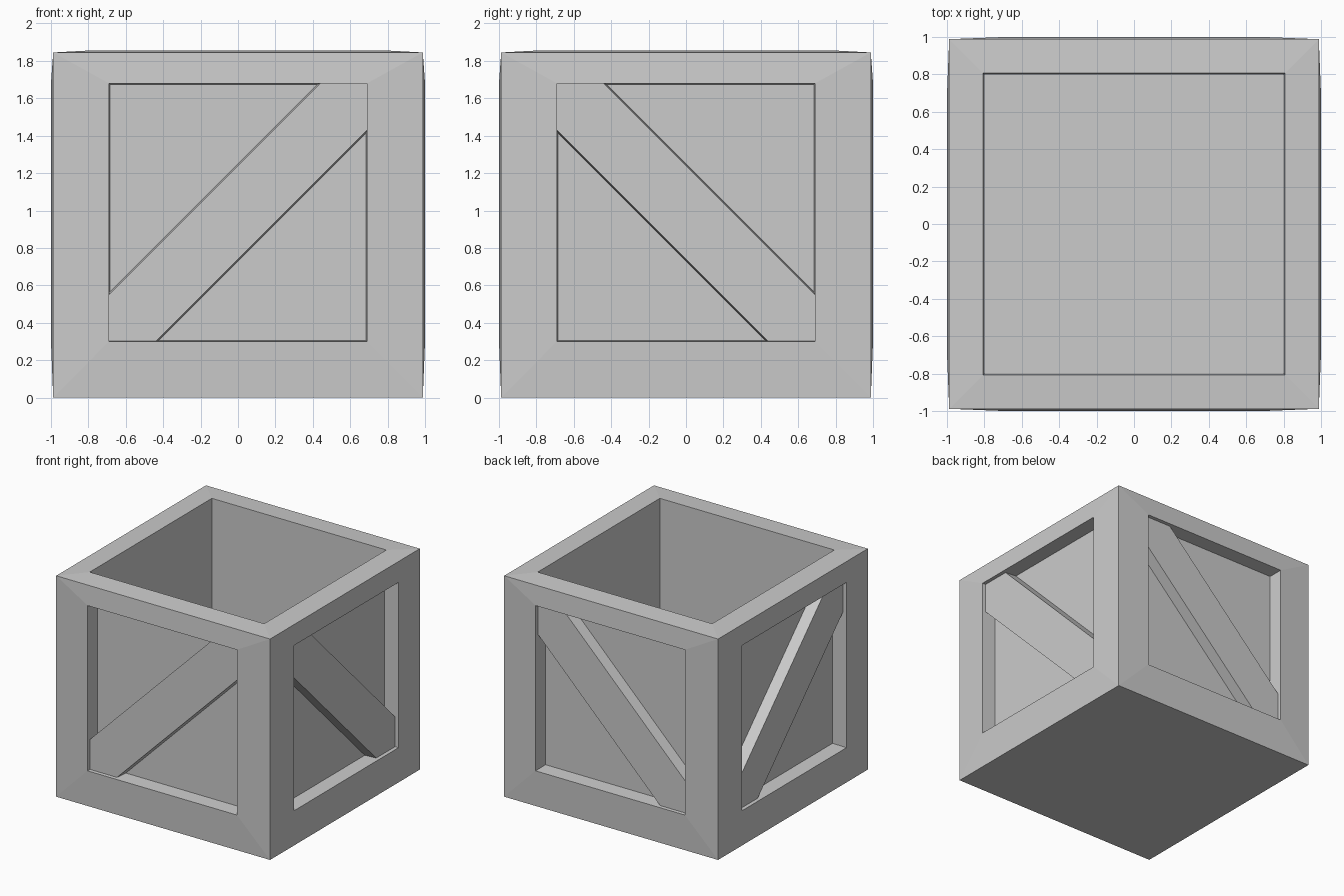
import bpy, bmesh

if "Cube" in bpy.data.objects:
    bpy.data.objects.remove(bpy.data.objects["Cube"])

# map (u across, z up, d outward) onto each side of the crate
SIDES = {
    "front": lambda u, z, d: (u, -d, z),
    "back": lambda u, z, d: (u, d, z),
    "right": lambda u, z, d: (d, -u, z),
    "left": lambda u, z, d: (-d, -u, z),
}


def finish(bm, name):
    bmesh.ops.remove_doubles(bm, verts=bm.verts[:], dist=0.0005)
    bmesh.ops.recalc_face_normals(bm, faces=bm.faces[:])
    me = bpy.data.meshes.new(name)
    bm.to_mesh(me)
    bm.free()
    ob = bpy.data.objects.new(name, me)
    bpy.context.collection.objects.link(ob)
    return ob


def skin(bm, loops):
    """Join successive point loops with quads and fill the last one."""
    rings = [[bm.verts.new(p) for p in loop] for loop in loops]
    for a, b in zip(rings, rings[1:]):
        n = len(a)
        for i in range(n):
            j = (i + 1) % n
            bm.faces.new((a[i], a[j], b[j], b[i]))
    bm.faces.new(rings[-1])
    return rings


def rect(w, z0, z1, d, side):
    return [side(u, z, d) for u, z in ((-w, z0), (w, z0), (w, z1), (-w, z1))]


def square(w, z):
    return [(-w, -w, z), (w, -w, z), (w, w, z), (-w, w, z)]


W, H = 0.988, 1.845

# crate body: four recessed sides, hollow top, flat bottom
bm = bmesh.new()
for side in SIDES.values():
    skin(bm, [rect(W, 0, H, W, side),
              rect(0.69, 0.30, 1.68, 1.0, side),
              rect(0.685, 0.305, 1.675, 0.875, side)])
skin(bm, [square(W, H), square(0.806, 1.855), square(0.80, 0.15)])
skin(bm, [square(W, 0)])
finish(bm, "crate_body")


# diagonal braces set into the recesses, slightly wider at their base
def brace_profile(grow):
    a, b = 0.44 - grow, 0.69
    return [(-b, 0.30), (-a, 0.30), (b, 1.43 - grow),
            (b, 1.68), (a, 1.68), (-b, 0.55 + grow)]


for label, side in SIDES.items():
    bm = bmesh.new()
    rings = skin(bm, [[side(u, z, 0.87) for u, z in brace_profile(0.012)],
                      [side(u, z, 0.97) for u, z in brace_profile(0.0)]])
    bm.faces.new(rings[0])
    finish(bm, label + "_brace")
